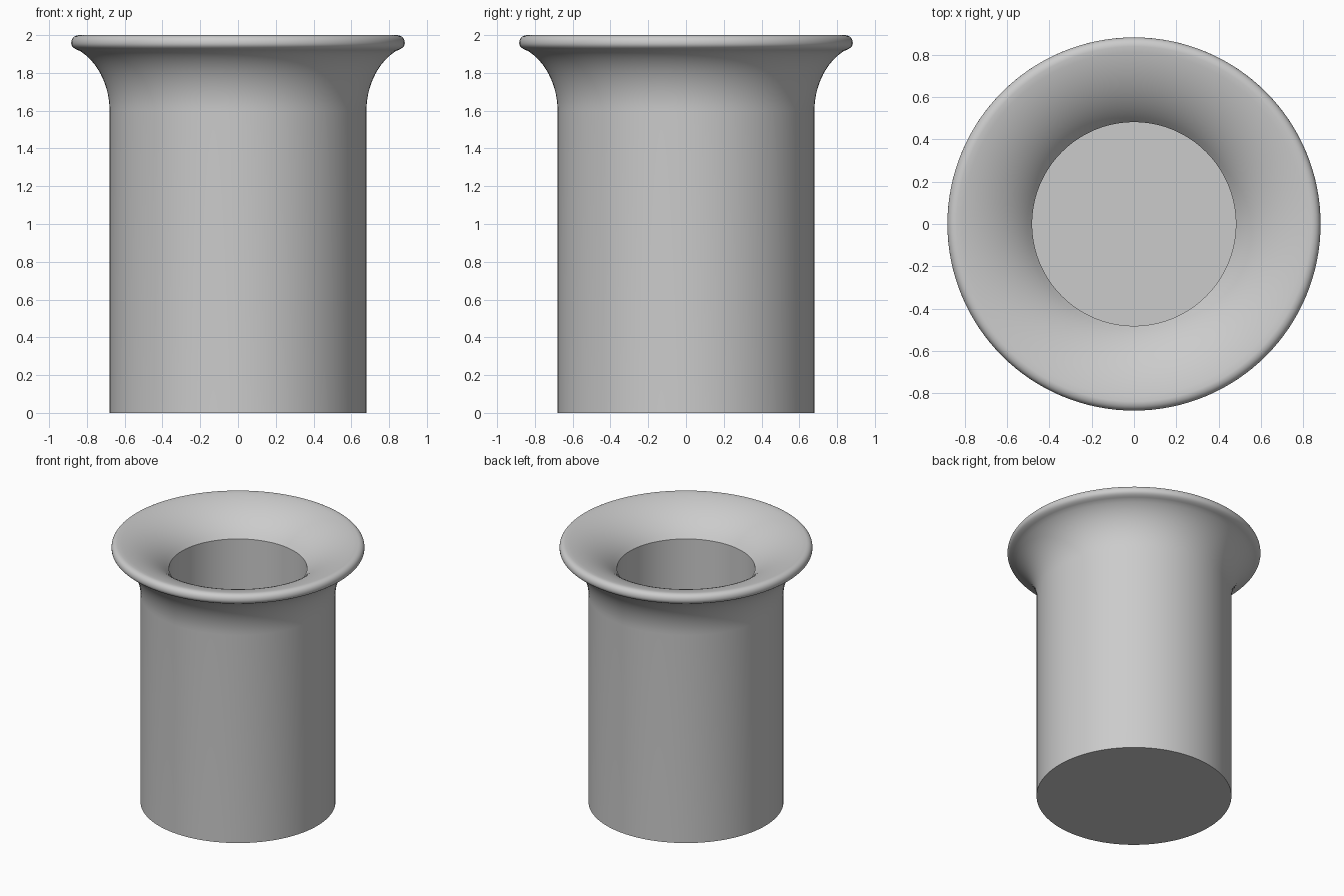
import bpy, bmesh
from math import radians, sin, cos, tau
from mathutils import Vector
from mathutils.geometry import interpolate_bezier

if "Cube" in bpy.data.objects:
    bpy.data.objects.remove(bpy.data.objects["Cube"])

SEGMENTS = 128


def curve(p0, h0, h1, p1, n=14):
    """Sample a Bezier stretch of the (radius, height) profile."""
    return [tuple(v) for v in interpolate_bezier(*map(Vector, (p0, h0, h1, p1)), n)]


def lathe(name, profile):
    """Revolve a profile around z; radius 0 closes to a pole."""
    bm = bmesh.new()
    rings = []
    for r, z in profile:
        count = 1 if r == 0 else SEGMENTS
        rings.append([bm.verts.new((r * cos(tau * i / SEGMENTS), r * sin(tau * i / SEGMENTS), z))
                      for i in range(count)])
    for a, b in zip(rings, rings[1:]):
        for i in range(SEGMENTS):
            j = (i + 1) % SEGMENTS
            quad = [a[i % len(a)], a[j % len(a)], b[j % len(b)], b[i % len(b)]]
            bm.faces.new(list(dict.fromkeys(quad)))
    bmesh.ops.recalc_face_normals(bm, faces=bm.faces)
    mesh = bpy.data.meshes.new(name)
    bm.to_mesh(mesh)
    bm.free()
    obj = bpy.data.objects.new(name, mesh)
    bpy.context.collection.objects.link(obj)
    bpy.context.view_layer.objects.active = obj
    obj.select_set(True)
    bpy.ops.object.shade_smooth_by_angle(angle=radians(30))
    return obj


# Outer wall and flare, rolled rim, inner flare, bore and floor
flare = curve((0.68, 1.60), (0.68, 1.73), (0.74, 1.855), (0.835, 1.915))
rim_low = curve((0.835, 1.915), (0.86, 1.925), (0.883, 1.935), (0.883, 1.958), 8)
rim_high = curve((0.883, 1.958), (0.883, 1.985), (0.865, 2.0), (0.84, 2.0), 8)
mouth = curve((0.84, 2.0), (0.72, 1.985), (0.57, 1.92), (0.482, 1.80))
profile = ([(0, 0), (0.68, 0)] + flare + rim_low[1:] + rim_high[1:] + mouth[1:]
           + [(0.482, 0.2), (0, 0.2)])
lathe("flared_vessel", profile)
